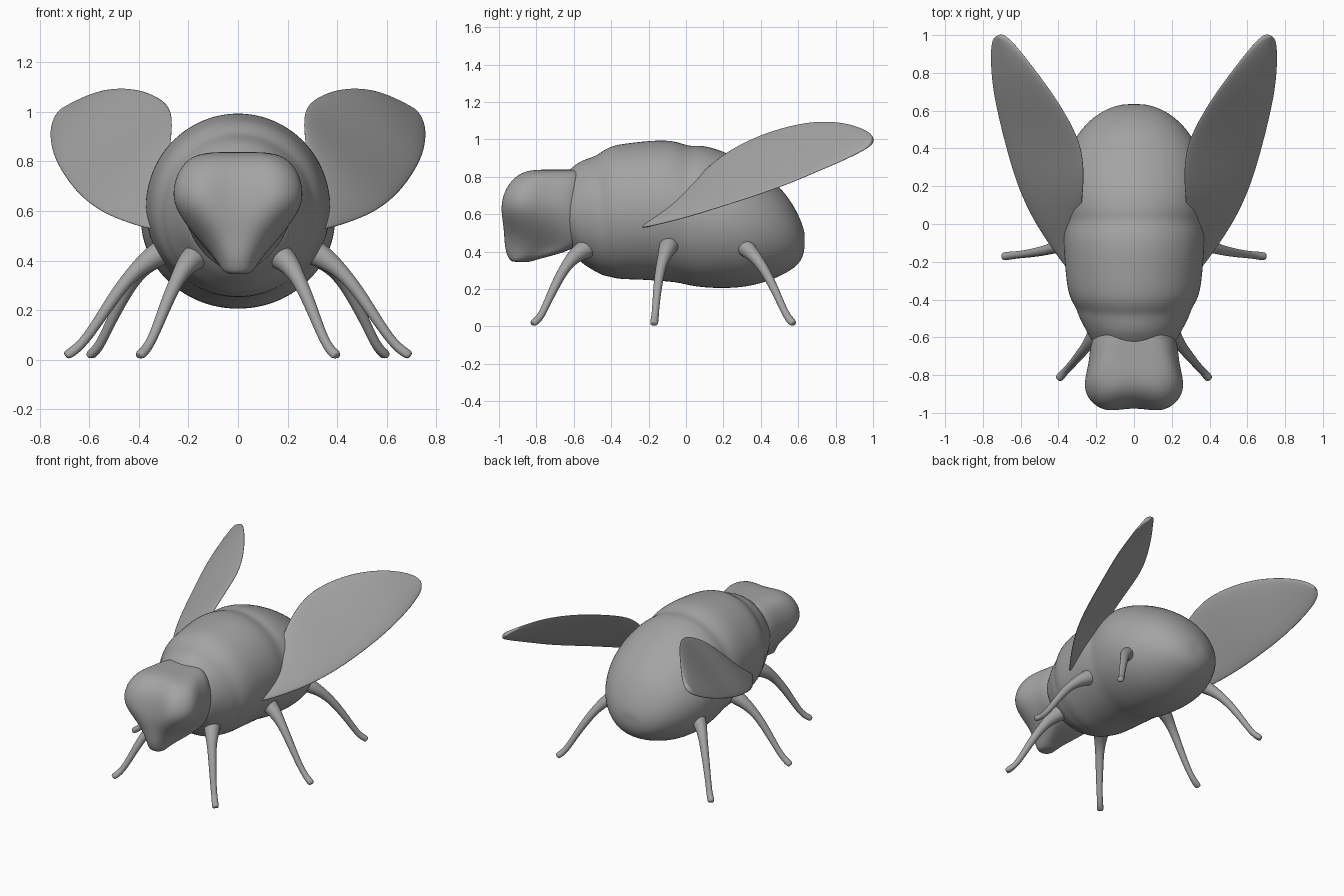
import bpy, bmesh, math
from mathutils import Vector

grey = bpy.data.materials.new("dark_grey")
grey.diffuse_color = (.37, .37, .37, 1)


def finish(name, bm, subsurf=2):
    bmesh.ops.recalc_face_normals(bm, faces=bm.faces)
    for f in bm.faces:
        f.smooth = True
    me = bpy.data.meshes.new(name)
    bm.to_mesh(me)
    bm.free()
    me.materials.append(grey)
    ob = bpy.data.objects.new(name, me)
    bpy.context.collection.objects.link(ob)
    m = ob.modifiers.new("Subdivision", 'SUBSURF')
    m.levels = m.render_levels = subsurf
    return ob


def loft(bm, rings):
    """Bridge closed rings of points and cap both ends."""
    vr = [[bm.verts.new(p) for p in r] for r in rings]
    n = len(vr[0])
    for a, b in zip(vr, vr[1:]):
        for i in range(n):
            bm.faces.new((a[i], a[(i + 1) % n], b[(i + 1) % n], b[i]))
    for r in (vr[0], vr[-1]):
        c = bm.verts.new(sum((v.co for v in r), Vector()) / n)
        for i in range(n):
            bm.faces.new((r[i], r[(i + 1) % n], c))


# Body: tilted elliptical rings (top y, top z, bottom y, bottom z, half width)
stations = [
    (-.68, .79, -.63, .42, .20), (-.625, .838, -.57, .345, .238),
    (-.57, .887, -.515, .308, .267),
    (-.50, .908, -.45, .270, .302), (-.47, .922, -.42, .266, .308),
    (-.41, .969, -.36, .248, .349), (-.30, .985, -.26, .248, .364),
    (-.13, 1.003, -.12, .238, .377), (-.04, .99, -.05, .232, .377),
    (.02, .965, .0, .220, .372), (.07, .974, .06, .208, .388),
    (.15, .957, .15, .201, .398), (.23, .926, .24, .201, .397),
    (.34, .872, .34, .211, .373), (.45, .795, .45, .242, .32),
    (.535, .712, .545, .287, .25), (.60, .605, .61, .335, .16),
    (.635, .51, .633, .40, .07)]
bm = bmesh.new()
rings = []
for yt, zt, yb, zb, hw in stations:
    c = Vector((0, (yt + yb) / 2, (zt + zb) / 2))
    up = Vector((0, (yt - yb) / 2, (zt - zb) / 2))
    rings.append([c + up * math.sin(a) + Vector((hw * math.cos(a), 0, 0))
                  for a in (math.tau * i / 24 for i in range(24))])
loft(bm, rings)
finish("body", bm)

# Head: horizontal sections with bulging eyes narrowing to a snout
# (z, back y, neck width, mid width, cheek width, eye x, eye y, centre front y)
levels = [
    (.838, -.55, .10, .11, .13, .09, -.84, -.80),
    (.818, -.55, .16, .18, .215, .14, -.915, -.87),
    (.75, -.55, .22, .22, .275, .16, -.99, -.925),
    (.65, -.55, .24, .237, .298, .16, -1.025, -.945),
    (.57, -.55, .235, .21, .25, .13, -1.0, -.97),
    (.49, -.55, .215, .16, .175, .085, -.965, -.975),
    (.415, -.57, .17, .09, .105, .06, -.955, -.975),
    (.355, -.81, .035, .055, .065, .04, -.94, -.95),
    (.345, -.83, .02, .03, .04, .025, -.92, -.93)]
bm = bmesh.new()
rings = []
for z, yb, wn, wm, wc, xe, ye, yc in levels:
    half = [(wn, yb), (wm, yb + .4 * (ye - yb)), (wc, yb + .73 * (ye - yb)), (xe, ye)]
    rings.append([Vector((0, yb, z))] + [Vector((x, y, z)) for x, y in half]
                 + [Vector((0, yc, z))] + [Vector((-x, y, z)) for x, y in half[::-1]])
loft(bm, rings)
finish("head", bm, 3)

# Wings: thin lens sections spanning paired lower and upper edge points
lower = [(.34, -.26, .52), (.455, -.10, .555), (.54, .03, .588), (.615, .19, .638),
         (.67, .37, .695), (.715, .55, .76), (.747, .70, .825), (.759, .84, .885),
         (.757, .94, .935), (.745, .985, .965), (.725, .998, .99)]
upper = [(.32, -.17, .58), (.29, .0, .74), (.27, .15, .885), (.262, .27, .965),
         (.275, .42, 1.035), (.36, .585, 1.082), (.45, .72, 1.100), (.55, .85, 1.09),
         (.625, .945, 1.058), (.675, .99, 1.03), (.70, 1.0, 1.01)]
normal = Vector((.291, -.204, .30)).normalized()
for side, s in (("left", -1), ("right", 1)):
    bm = bmesh.new()
    rings = []
    for lo, hi in zip(lower, upper):
        lo, hi = Vector(lo), Vector(hi)
        ring = []
        for t, h in ((0, .3), (.15, .8), (.5, 1), (.85, .8), (1, .3),
                     (1, -.3), (.85, -.8), (.5, -1), (.15, -.8), (0, -.3)):
            p = lo.lerp(hi, t) + normal * h * .016
            ring.append(Vector((p.x * s, p.y, p.z)))
        rings.append(ring)
    loft(bm, rings)
    finish(side + "_wing", bm)

# Legs: tapering tubes from a hip inside the body to a small splayed foot
legs = {
    "front": [(.12, -.46, .45), (.20, -.575, .40), (.24, -.635, .335), (.285, -.69, .24),
              (.33, -.745, .12), (.365, -.78, .045), (.40, -.82, .012)],
    "middle": [(.22, -.07, .48), (.345, -.10, .415), (.42, -.125, .355), (.49, -.145, .27),
               (.58, -.16, .13), (.64, -.165, .05), (.695, -.172, .012)],
    "rear": [(.20, .24, .48), (.335, .325, .42), (.40, .385, .355), (.455, .44, .27),
             (.52, .50, .14), (.56, .54, .05), (.60, .575, .012)]}
radii = [.07, .05, .031, .027, .021, .02, .026]
for part, path in legs.items():
    for side, s in (("left", -1), ("right", 1)):
        pts = [Vector((x * s, y, z)) for x, y, z in path]
        rings = []
        for i, (p, r) in enumerate(zip(pts, radii)):
            d = pts[min(i + 1, len(pts) - 1)] - pts[max(i - 1, 0)]
            q = d.to_track_quat('Z', 'Y')
            rings.append([p + q @ Vector((r * math.cos(a), r * math.sin(a), 0))
                          for a in (math.tau * k / 10 for k in range(10))])
        bm = bmesh.new()
        loft(bm, rings)
        for v in bm.verts:
            v.co.z = max(v.co.z, 0)
        finish(f"{part}_{side}_leg", bm)
